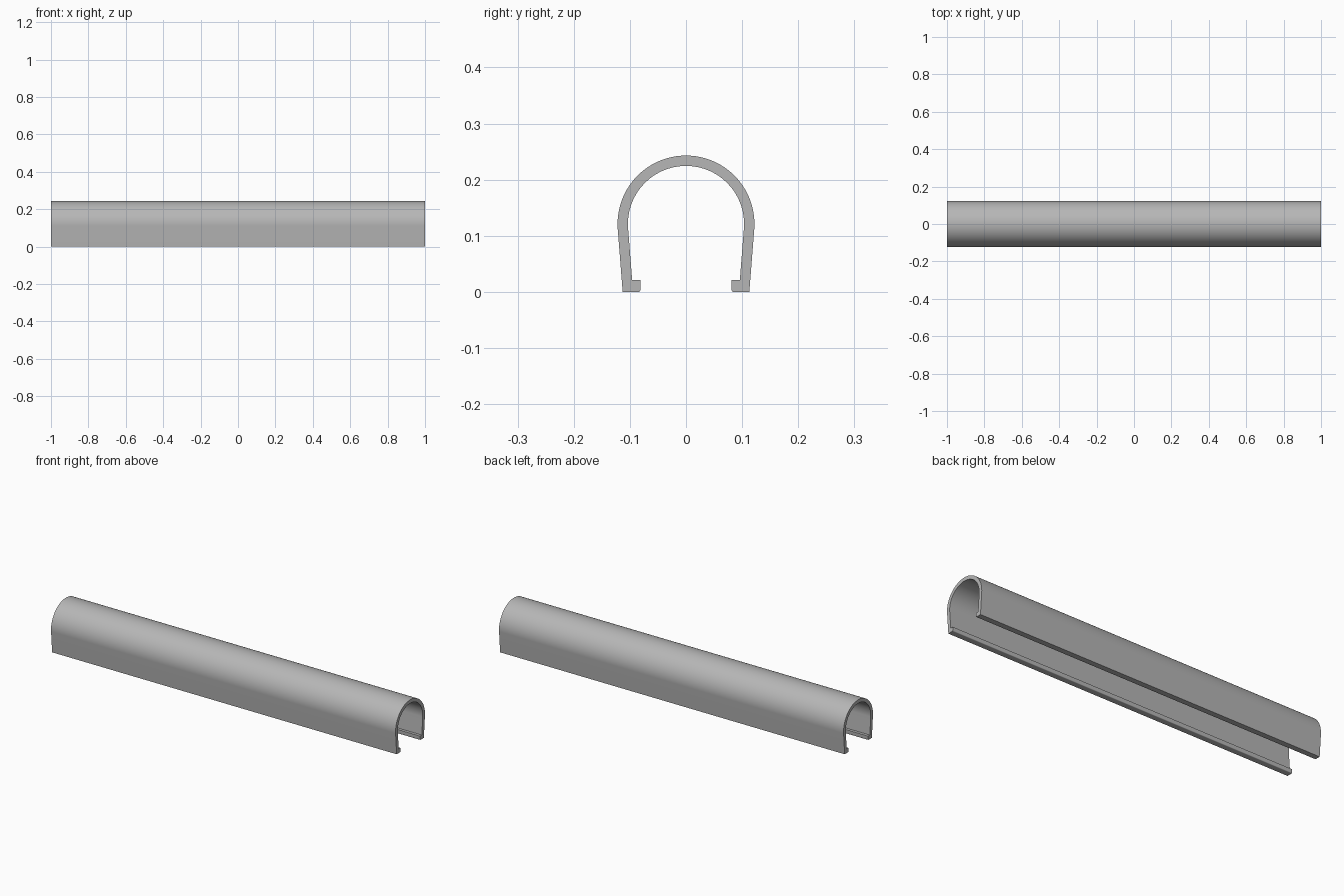
import bpy
import bmesh
import math

cube = bpy.data.objects.get("Cube")
if cube:
    bpy.data.objects.remove(cube, do_unlink=True)

LENGTH = 2.0
CENTRE_Z = 0.121        # centre of the round crown
R_OUT, R_IN = 0.122, 0.1035
DRAFT = math.radians(4.5)   # inward lean of the side walls
LIP_Y, LIP_TOP, ROUND = 0.081, 0.021, 0.004
STEPS = 48


def arc(cy, cz, r, start, end, steps):
    """Points (y, z) along an arc."""
    return [(cy + r * math.cos(start + (end - start) * i / steps),
             cz + r * math.sin(start + (end - start) * i / steps))
            for i in range(steps + 1)]


def wall_y(r, z):
    """Distance of a leaning wall, tangent to the crown, from the middle."""
    return r * math.cos(DRAFT) - (CENTRE_Z - r * math.sin(DRAFT) - z) * math.tan(DRAFT)


# Half of the cross-section at +y, from the crown down and back up inside
half = arc(0, CENTRE_Z, R_OUT, math.pi / 2, -DRAFT, STEPS)
half.append((wall_y(R_OUT, 0), 0))
half += arc(LIP_Y + ROUND, ROUND, ROUND, -math.pi / 2, -math.pi, 5)
half += [(LIP_Y, LIP_TOP), (wall_y(R_IN, LIP_TOP), LIP_TOP)]
half += arc(0, CENTRE_Z, R_IN, -DRAFT, math.pi / 2, STEPS)

# Full closed section: the half plus its mirror, sharing the crown points
profile = half + [(-y, z) for y, z in reversed(half[1:-1])]

# Extrude the section along the length
bm = bmesh.new()
section = bm.faces.new([bm.verts.new((-LENGTH / 2, y, z)) for y, z in profile])
result = bmesh.ops.extrude_face_region(bm, geom=[section], use_keep_orig=True)
moved = [g for g in result["geom"] if isinstance(g, bmesh.types.BMVert)]
bmesh.ops.translate(bm, verts=moved, vec=(LENGTH, 0, 0))
bmesh.ops.recalc_face_normals(bm, faces=bm.faces)

mesh = bpy.data.meshes.new("channel_cover")
bm.to_mesh(mesh)
bm.free()
cover = bpy.data.objects.new("channel_cover", mesh)
bpy.context.collection.objects.link(cover)

# Plain grey material
grey = bpy.data.materials.new("plain grey")
grey.use_nodes = True
colour = (0.47, 0.47, 0.47, 1)
grey.diffuse_color = colour
grey.node_tree.nodes["Principled BSDF"].inputs["Base Color"].default_value = colour
mesh.materials.append(grey)

# Smooth crown, crisp lips and ends
bpy.ops.object.select_all(action="DESELECT")
cover.select_set(True)
bpy.context.view_layer.objects.active = cover
bpy.ops.object.shade_smooth_by_angle(angle=math.radians(30))
